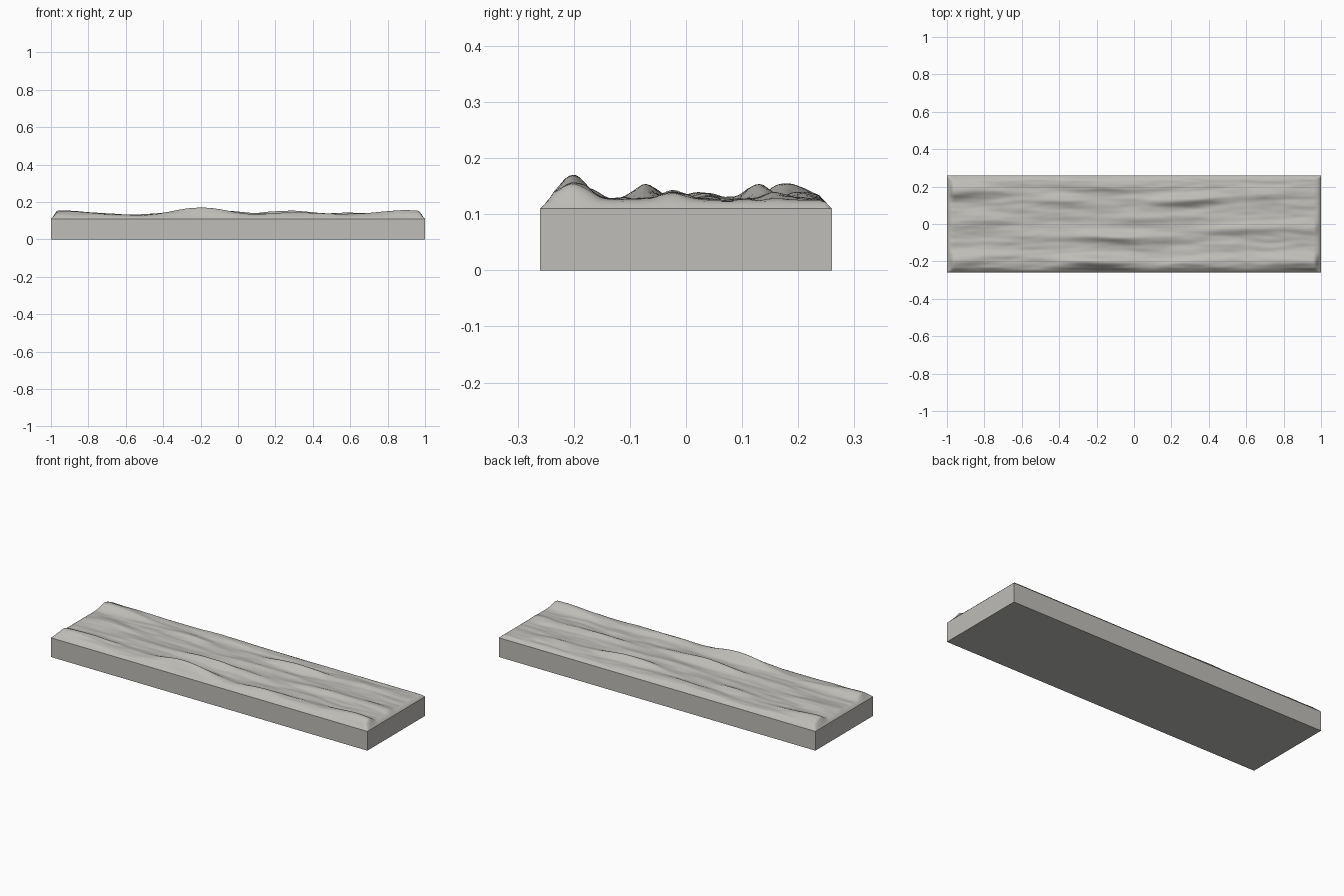
import bpy, bmesh, math
from mathutils import noise, Vector

if "Cube" in bpy.data.objects:
    bpy.data.objects.remove(bpy.data.objects["Cube"])

L, W = 1.0, 0.26          # half length, half width
BASE, TOP = 0.11, 0.122   # slab height, floor of the carved surface
NX, NY = 160, 80

stone = bpy.data.materials.new("pale grey stone")
stone.diffuse_color = (0.52, 0.51, 0.48, 1)
stone.use_nodes = True
stone.node_tree.nodes["Principled BSDF"].inputs["Base Color"].default_value = stone.diffuse_color

# long ridges: x, y, length spread, width spread, height
RIDGES = [
    (-0.20, -0.200, 0.22, 0.035, 0.040), (0.35, -0.205, 0.22, 0.035, 0.018),
    (0.90, -0.205, 0.25, 0.035, 0.028), (-0.90, -0.195, 0.25, 0.040, 0.024),
    (-0.10, -0.065, 0.22, 0.030, 0.026), (0.60, -0.030, 0.25, 0.030, 0.016),
    (0.95, -0.030, 0.15, 0.030, 0.010), (-0.85, 0.020, 0.22, 0.035, 0.012),
    (-0.40, 0.115, 0.15, 0.030, 0.014), (0.25, 0.140, 0.20, 0.030, 0.026),
    (0.68, 0.150, 0.15, 0.030, 0.014), (-0.92, 0.190, 0.22, 0.045, 0.030),
    (-0.15, 0.210, 0.25, 0.035, 0.014), (0.10, 0.050, 0.25, 0.030, 0.010),
    (-0.55, -0.080, 0.18, 0.030, 0.007),
]


def smooth(t):
    t = max(0.0, min(1.0, t))
    return t * t * (3 - 2 * t)


def height(x, y):
    edge = min(L - abs(x), W - abs(y))
    if edge < 1e-5:
        return BASE
    yy = y + 0.012 * math.sin(5 * x + 1) * smooth((W - abs(y)) / 0.1)
    h = sum(a * math.exp(-((x - cx) / sx) ** 2 - ((yy - cy) / sy) ** 2)
            for cx, cy, sx, sy, a in RIDGES)
    h += 0.004 + 0.006 * noise.noise(Vector((x * 4, y * 22, 3.0)))
    h += 0.0025 * noise.noise(Vector((x * 9, y * 45, 8.0)))
    fade = smooth((L - abs(x) - 0.006) / 0.03) * smooth((W - abs(y) - 0.008) / 0.018)
    return BASE + (TOP - BASE) * min(1, edge / 0.012) + max(h, -0.003) * fade


def spaced(n, half):
    # grid lines packed closer near the borders
    out = []
    for i in range(n + 1):
        t = 2 * i / n - 1
        out.append(half * (0.6 * t + 0.4 * math.sin(t * math.pi / 2)))
    return out


def finish(name, bm):
    bmesh.ops.recalc_face_normals(bm, faces=bm.faces)
    me = bpy.data.meshes.new(name)
    bm.to_mesh(me)
    bm.free()
    me.materials.append(stone)
    ob = bpy.data.objects.new(name, me)
    bpy.context.collection.objects.link(ob)
    return ob


# slab with a carved, rippled top as one closed body
bm = bmesh.new()
xs, ys = spaced(NX, L), spaced(NY, W)
grid = [[bm.verts.new((x, y, height(x, y))) for y in ys] for x in xs]
for i in range(NX):
    for j in range(NY):
        f = bm.faces.new((grid[i][j], grid[i + 1][j], grid[i + 1][j + 1], grid[i][j + 1]))
        f.smooth = True

# flat sides and underside
border = ([grid[i][0] for i in range(NX)] + [grid[NX][j] for j in range(NY)]
          + [grid[i][NY] for i in range(NX, 0, -1)] + [grid[0][j] for j in range(NY, 0, -1)])
low = [bm.verts.new((v.co.x, v.co.y, 0)) for v in border]
n = len(border)
for k in range(n):
    bm.faces.new((low[k], low[(k + 1) % n], border[(k + 1) % n], border[k]))
bm.faces.new(low)
for e in bm.edges:
    if all(abs(v.co.z - BASE) < 1e-5 for v in e.verts):
        e.smooth = False
finish("rippled_stone_slab", bm)
